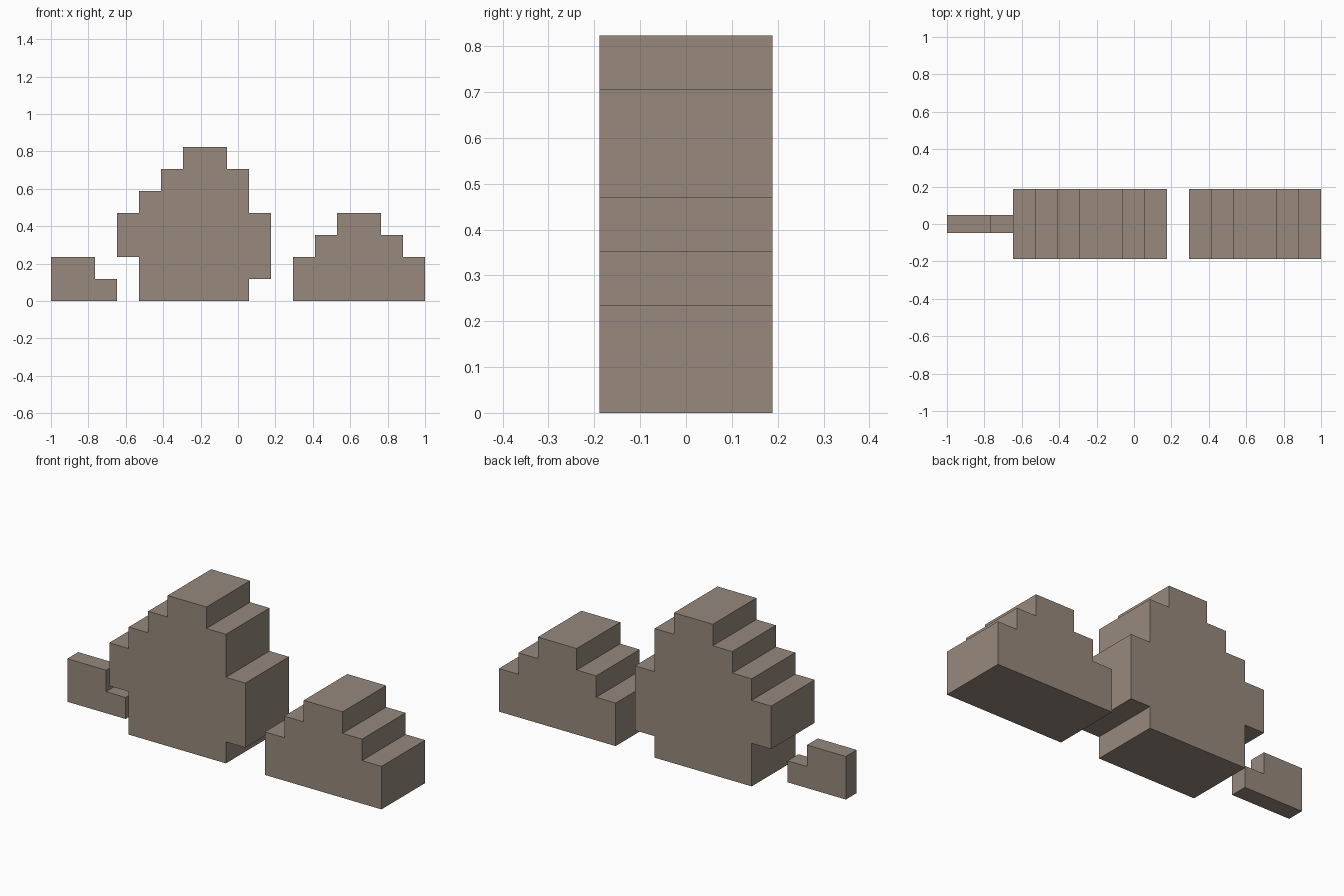
import bpy
import bmesh

if "Cube" in bpy.data.objects:
    bpy.data.objects.remove(bpy.data.objects["Cube"])

U = 2 / 17  # one step of the blocky outline

stone = bpy.data.materials.new("warm grey stone")
stone.diffuse_color = (0.31, 0.25, 0.205, 1)
stone.use_nodes = True
stone.node_tree.nodes["Principled BSDF"].inputs["Base Color"].default_value = stone.diffuse_color


def slab(name, outline, half_depth):
    """Extrude a stepped outline (in x/z steps) along y."""
    bm = bmesh.new()
    verts = [bm.verts.new((-1 + x * U, -half_depth, z * U)) for x, z in outline]
    face = bm.faces.new(verts)
    ext = bmesh.ops.extrude_face_region(bm, geom=[face])["geom"]
    moved = [g for g in ext if isinstance(g, bmesh.types.BMVert)]
    bmesh.ops.translate(bm, vec=(0, 2 * half_depth, 0), verts=moved)
    bmesh.ops.recalc_face_normals(bm, faces=bm.faces)
    mesh = bpy.data.meshes.new(name)
    bm.to_mesh(mesh)
    bm.free()
    mesh.materials.append(stone)
    obj = bpy.data.objects.new(name, mesh)
    bpy.context.collection.objects.link(obj)


# Thin little rock on the left
slab("small_rock", [(0, 0), (3, 0), (3, 1), (2, 1), (2, 2), (0, 2)], 0.4 * U)

# Tall rock with overhangs on both sides
slab("large_rock", [
    (4, 0), (9, 0), (9, 1), (10, 1), (10, 4), (9, 4), (9, 6), (8, 6), (8, 7),
    (6, 7), (6, 6), (5, 6), (5, 5), (4, 5), (4, 4), (3, 4), (3, 2), (4, 2)], 1.6 * U)

# Stepped rock on the right
slab("medium_rock", [
    (11, 0), (17, 0), (17, 2), (16, 2), (16, 3), (15, 3), (15, 4),
    (13, 4), (13, 3), (12, 3), (12, 2), (11, 2)], 1.6 * U)
